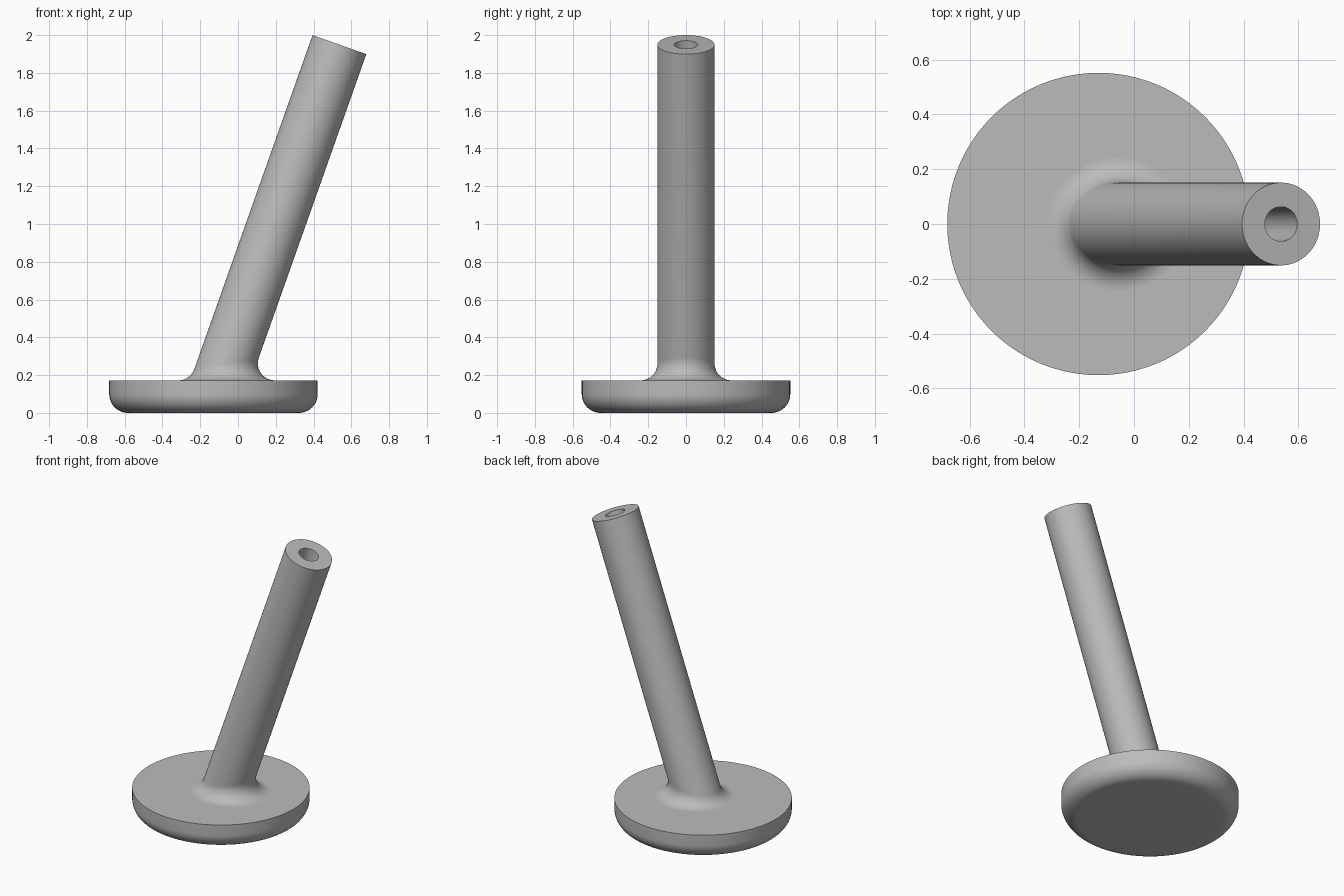
import bpy, bmesh
from math import sin, cos, tan, pi, radians
from mathutils import Vector

if "Cube" in bpy.data.objects:
    bpy.data.objects.remove(bpy.data.objects["Cube"])

SIDES = 96
ANGLES = [2 * pi * i / SIDES for i in range(SIDES)]

grey = bpy.data.materials.new("plain_grey")
grey.use_nodes = True
GREY = (0.5, 0.5, 0.5, 1)
grey.diffuse_color = GREY
grey.node_tree.nodes["Principled BSDF"].inputs["Base Color"].default_value = GREY


def loft(name, rings, cap_start=False, cap_end=False):
    """Skin a list of closed rings into one smooth-shaded object."""
    bm = bmesh.new()
    loops = [[bm.verts.new(p) for p in ring] for ring in rings]
    for low, high in zip(loops, loops[1:]):
        for i in range(SIDES):
            j = (i + 1) % SIDES
            bm.faces.new((low[i], low[j], high[j], high[i]))
    if cap_start:
        bm.faces.new(loops[0][::-1])
    if cap_end:
        bm.faces.new(loops[-1])
    mesh = bpy.data.meshes.new(name)
    bm.to_mesh(mesh)
    bm.free()
    mesh.materials.append(grey)
    obj = bpy.data.objects.new(name, mesh)
    bpy.context.collection.objects.link(obj)
    bpy.ops.object.select_all(action='DESELECT')
    obj.select_set(True)
    bpy.context.view_layer.objects.active = obj
    bpy.ops.object.shade_smooth_by_angle(angle=radians(30))
    return obj


# Main dimensions
foot_x, foot_r, foot_h, foot_round = -0.13, 0.552, 0.172, 0.1
tilt, stem_r, blend, hole_r, hole_depth = radians(19.5), 0.151, 0.09, 0.063, 0.5
axis = Vector((sin(tilt), 0, cos(tilt)))
across = Vector((cos(tilt), 0, -sin(tilt)))
side = Vector((0, 1, 0))
up = Vector((0, 0, 1))
top = Vector((0.537, 0, 2 - stem_r * sin(tilt)))


def stem_ring(radius, depth):
    return [top - axis * depth + (across * cos(a) + side * sin(a)) * radius
            for a in ANGLES]


def blend_ring(t):
    """Ring of the fillet between foot and stem: t=0 on the foot, 1 on the stem."""
    z = foot_h + blend
    hub = Vector((top.x - (top.z - z) * tan(tilt), 0, z))
    reach = stem_r + blend
    ring = []
    for a in ANGLES:
        ball = hub + Vector((reach * cos(a) / cos(tilt), reach * sin(a), 0))
        inward = -(across * cos(a) + side * sin(a))
        down = -up
        span = down.angle(inward)
        toward = (down * sin((1 - t) * span) + inward * sin(t * span)) / sin(span)
        ring.append(ball + toward * blend)
    return ring


def foot_ring(radius, z):
    return [Vector((foot_x + radius * cos(a), radius * sin(a), z)) for a in ANGLES]


# Round foot with a rounded lower edge, open where the stem rises from it
steps = 12
foot_rings = []
for k in range(steps + 1):
    a = pi / 2 * k / steps
    foot_rings.append(foot_ring(foot_r - foot_round * (1 - sin(a)),
                                foot_round * (1 - cos(a))))
foot_rings += [foot_ring(foot_r, foot_h), blend_ring(0)]
loft("foot", foot_rings, cap_start=True)

# Leaning stem with its flared root and a blind hole in the end
stem_rings = [blend_ring(k / steps) for k in range(steps + 1)]
stem_rings += [stem_ring(stem_r, 0), stem_ring(hole_r, 0), stem_ring(hole_r, hole_depth)]
loft("stem", stem_rings, cap_end=True)
